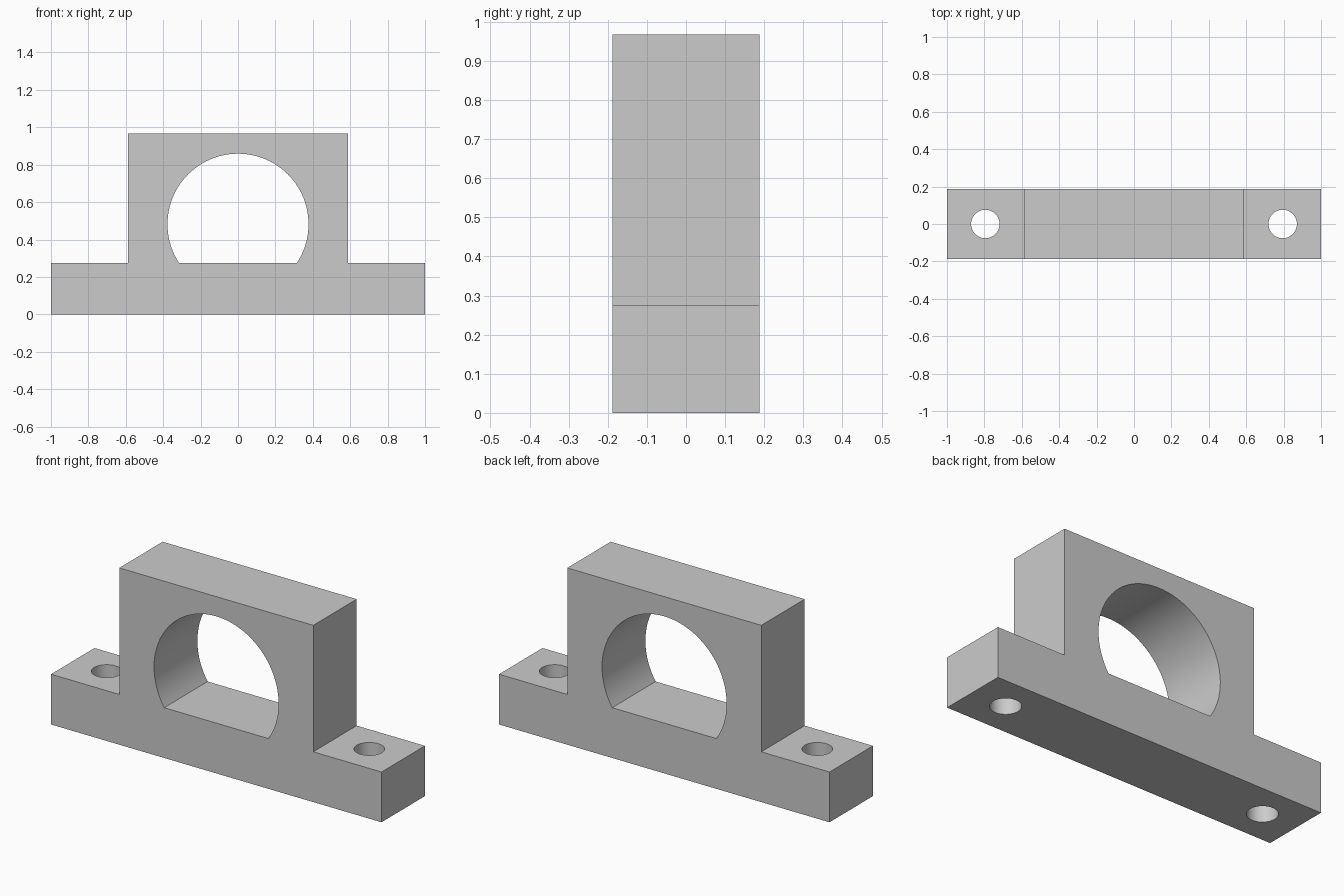
import bpy, bmesh
from math import asin, cos, sin, pi, radians

cube = bpy.data.objects.get("Cube")
if cube:
    bpy.data.objects.remove(cube, do_unlink=True)

# Main dimensions
HALF_LENGTH, HALF_DEPTH = 1.0, 0.1875
BASE_TOP, BLOCK_TOP = 0.275, 0.967
BLOCK_HALF = 0.587
BORE_Z, BORE_RADIUS = 0.482, 0.377
HOLE_X, HOLE_RADIUS = 0.795, 0.076

grey = bpy.data.materials.new("light_grey")
grey.use_nodes = True
colour = (0.6, 0.6, 0.6, 1)
grey.diffuse_color = colour
grey.node_tree.nodes["Principled BSDF"].inputs["Base Color"].default_value = colour


def prism(name, profile, half_depth):
    """Extrude an x-z outline along y."""
    bm = bmesh.new()
    face = bm.faces.new([bm.verts.new((x, -half_depth, z)) for x, z in profile])
    extruded = bmesh.ops.extrude_face_region(bm, geom=[face])["geom"]
    moved = [v for v in extruded if isinstance(v, bmesh.types.BMVert)]
    bmesh.ops.translate(bm, verts=moved, vec=(0, 2 * half_depth, 0))
    bmesh.ops.recalc_face_normals(bm, faces=bm.faces)
    mesh = bpy.data.meshes.new(name)
    bm.to_mesh(mesh)
    bm.free()
    mesh.materials.append(grey)
    obj = bpy.data.objects.new(name, mesh)
    bpy.context.collection.objects.link(obj)
    return obj


# Stepped body: flat foot with a raised block
half = [(HALF_LENGTH, 0), (HALF_LENGTH, BASE_TOP),
        (BLOCK_HALF, BASE_TOP), (BLOCK_HALF, BLOCK_TOP)]
body = prism("mounting_block", half + [(-x, z) for x, z in reversed(half)], HALF_DEPTH)

# Round bore with a flat floor level with the foot
start = asin((BASE_TOP - BORE_Z) / BORE_RADIUS)
sweep, steps = pi - 2 * start, 72
arc = [start + sweep * i / steps for i in range(steps + 1)]
cutters = [prism("bore_cutter", [(BORE_RADIUS * cos(a), BORE_Z + BORE_RADIUS * sin(a))
                                 for a in arc], 2 * HALF_DEPTH)]

# Vertical bolt holes through the foot
for side, name in ((1, "left"), (-1, "right")):
    bpy.ops.mesh.primitive_cylinder_add(vertices=48, radius=HOLE_RADIUS, depth=2 * BASE_TOP,
                                        location=(side * HOLE_X, 0, BASE_TOP / 2))
    hole = bpy.context.object
    hole.name = name + "_bolt_hole_cutter"
    hole.data.materials.append(grey)
    cutters.append(hole)

# Cut the openings, then discard the cutters
bpy.ops.object.select_all(action="DESELECT")
body.select_set(True)
bpy.context.view_layer.objects.active = body
for cutter in cutters:
    cutter.hide_render = True
    mod = body.modifiers.new(cutter.name, "BOOLEAN")
    mod.operation, mod.solver, mod.object = "DIFFERENCE", "EXACT", cutter
    bpy.ops.object.modifier_apply(modifier=mod.name)
    bpy.data.objects.remove(cutter, do_unlink=True)

bpy.ops.object.shade_smooth_by_angle(angle=radians(30))
